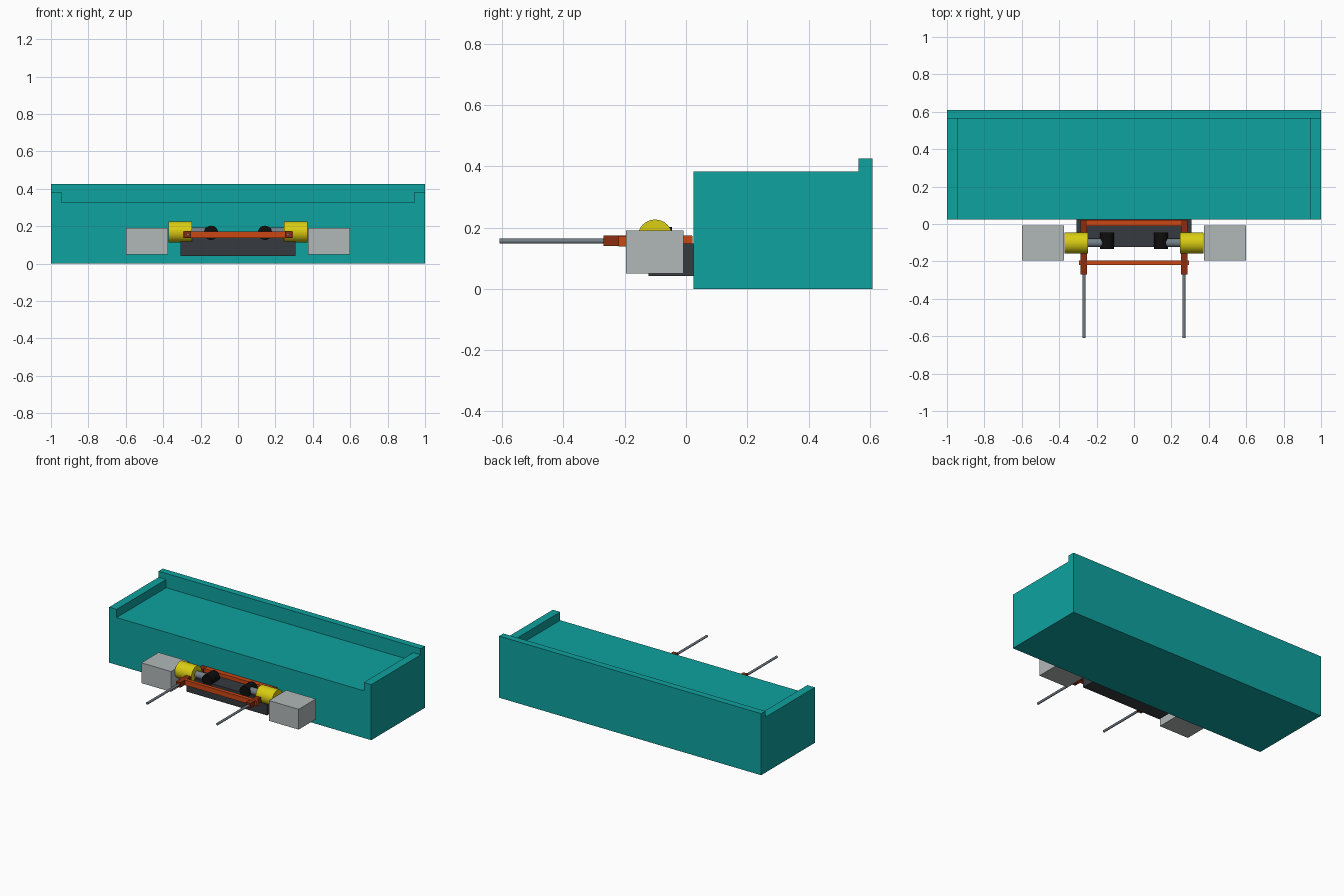
import bpy
from mathutils import Vector

if "Cube" in bpy.data.objects:
    bpy.data.objects.remove(bpy.data.objects["Cube"], do_unlink=True)


def make_material(name, hex_code):
    """Flat material from an sRGB hex code, converted to linear."""
    srgb = [int(hex_code[i:i + 2], 16) / 255 for i in (0, 2, 4)]
    color = [c / 12.92 if c < 0.04 else ((c + 0.055) / 1.055) ** 2.4 for c in srgb] + [1]
    mat = bpy.data.materials.new(name)
    mat.use_nodes = True
    mat.diffuse_color = color
    mat.node_tree.nodes["Principled BSDF"].inputs["Base Color"].default_value = color
    return mat


teal = make_material("teal", "0EA29F")
light_grey = make_material("light grey", "B1B7B7")
yellow = make_material("yellow", "DACD12")
charcoal = make_material("charcoal", "363A3F")
black = make_material("black", "0E0E0E")
orange = make_material("orange", "CB4714")
rust = make_material("rust", "8A2D0F")
steel = make_material("steel", "737E86")


def box(name, x, y, z, mat):
    """Box from its (min, max) range on each axis."""
    low, high = Vector((x[0], y[0], z[0])), Vector((x[1], y[1], z[1]))
    bpy.ops.mesh.primitive_cube_add(size=1, location=(low + high) / 2)
    obj = bpy.context.object
    obj.name = name
    obj.scale = high - low
    bpy.ops.object.transform_apply(location=False, rotation=False, scale=True)
    obj.data.materials.append(mat)
    return obj


def cylinder(name, start, end, radius, mat, sides=32):
    """Round bar between two points."""
    start, end = Vector(start), Vector(end)
    axis = end - start
    bpy.ops.mesh.primitive_cylinder_add(
        vertices=sides, radius=radius, depth=axis.length, location=(start + end) / 2,
        rotation=axis.to_track_quat("Z", "Y").to_euler())
    obj = bpy.context.object
    obj.name = name
    obj.data.materials.append(mat)
    bpy.ops.object.shade_smooth_by_angle()
    return obj


def side_box(name, sign, x, y, z, mat):
    """Box on one side; x is measured outward from the centre."""
    return box(name, sorted((sign * x[0], sign * x[1])), y, z, mat)


# Tray body with raised back wall
box("tray_body", (-1, 1), (0.024, 0.609), (0, 0.326), teal)
box("back_wall", (-1, 1), (0.563, 0.609), (0.326, 0.425), teal)

# Base plate and frame cross bars
box("base_plate", (-0.308, 0.308), (-0.123, 0.024), (0.042, 0.148), charcoal)
box("front_cross_bar", (-0.295, 0.295), (-0.22, -0.195), (0.138, 0.173), orange)
box("rear_cross_bar", (-0.287, 0.287), (-0.011, 0.022), (0.148, 0.173), orange)

# Paired parts
motor_y, motor_z = -0.101, 0.17
for side, s in (("left", 1), ("right", -1)):
    side_box(side + "_wall", s, (0.943, 1), (0.024, 0.563), (0.326, 0.383), teal)
    side_box(side + "_box", s, (0.374, 0.6), (-0.196, -0.008), (0.05, 0.19), light_grey)
    cylinder(side + "_motor", (s * 0.245, motor_y, motor_z),
             (s * 0.372, motor_y, motor_z), 0.0565, yellow)
    cylinder(side + "_shaft", (s * 0.15, motor_y, motor_z),
             (s * 0.246, motor_y, motor_z), 0.023, steel)
    cylinder(side + "_roller", (s * 0.144, -0.046, 0.165),
             (s * 0.144, -0.134, 0.165), 0.038, black)
    side_box(side + "_frame_rail", s, (0.25, 0.285), (-0.27, 0.02), (0.14, 0.174), rust)
    cylinder(side + "_prong", (s * 0.267, -0.609, 0.156),
             (s * 0.267, -0.26, 0.156), 0.008, steel, 16)
